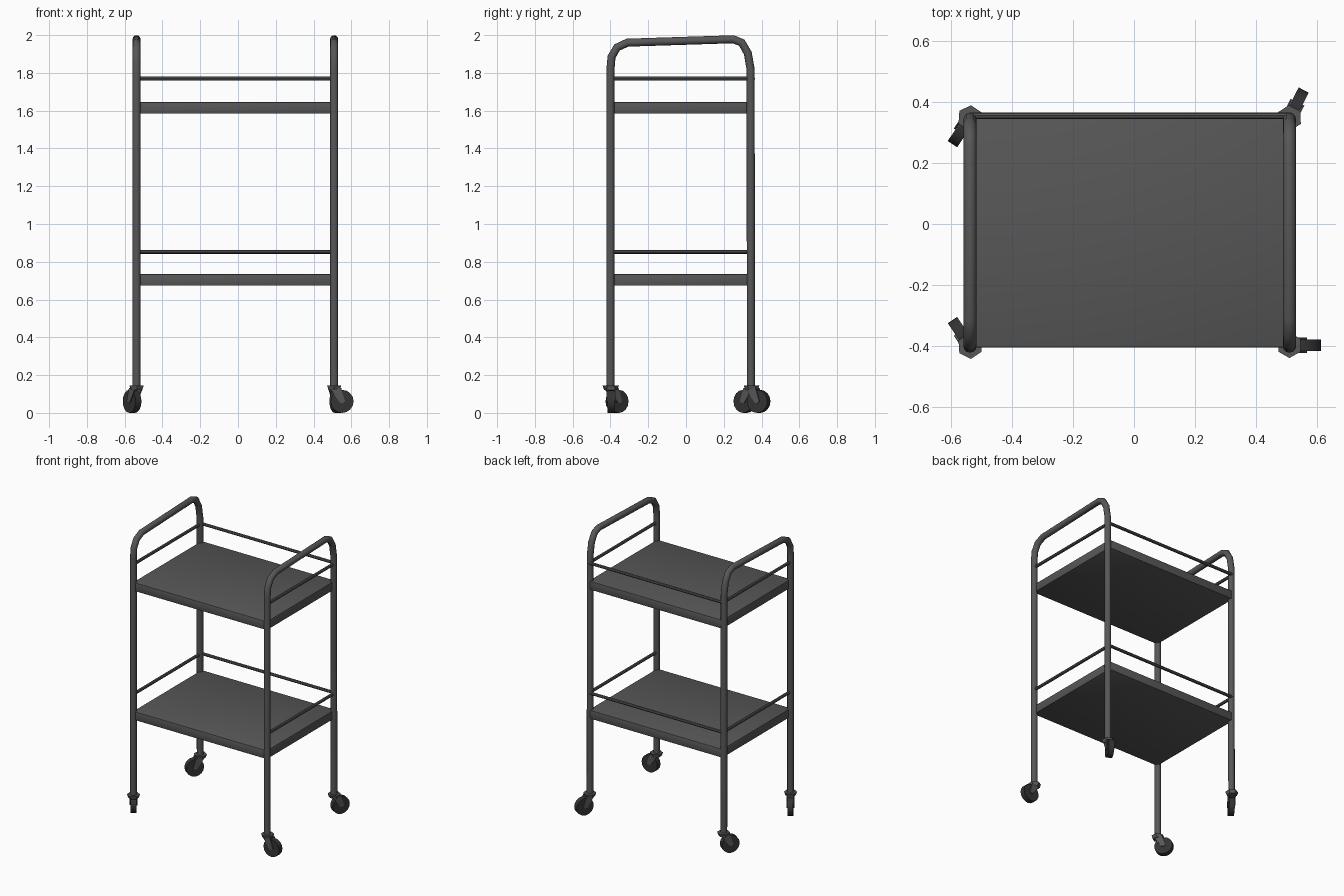
import bpy, bmesh, math
from mathutils import Matrix, Vector

if "Cube" in bpy.data.objects:
    bpy.data.objects.remove(bpy.data.objects["Cube"])


def material(name, v):
    m = bpy.data.materials.new(name)
    m.diffuse_color = (v, v, v, 1)
    m.use_nodes = True
    m.node_tree.nodes["Principled BSDF"].inputs["Base Color"].default_value = m.diffuse_color
    return m


METAL = material("dark grey metal", 0.095)
RUBBER = material("black rubber", 0.033)

XL, XR = -0.537, 0.509      # post centres
YF, YB = -0.40, 0.344


def finish(ob, mat, smooth=True):
    ob.data.materials.clear()
    ob.data.materials.append(mat)
    bpy.ops.object.select_all(action='DESELECT')
    ob.select_set(True)
    bpy.context.view_layer.objects.active = ob
    if smooth:
        bpy.ops.object.shade_smooth_by_angle(angle=math.radians(40))


def tube(name, pts, r, res):
    cu = bpy.data.curves.new(name, 'CURVE')
    cu.dimensions = '3D'
    cu.bevel_depth = r
    cu.bevel_resolution = res
    cu.use_fill_caps = True
    sp = cu.splines.new('POLY')
    sp.points.add(len(pts) - 1)
    for p, co in zip(sp.points, pts):
        p.co = (*co, 1)
    tmp = bpy.data.objects.new(name + "_curve", cu)
    bpy.context.collection.objects.link(tmp)
    bpy.context.view_layer.update()
    me = bpy.data.meshes.new_from_object(tmp.evaluated_get(bpy.context.evaluated_depsgraph_get()))
    bpy.data.objects.remove(tmp)
    ob = bpy.data.objects.new(name, me)
    bpy.context.collection.objects.link(ob)
    finish(ob, METAL)


def mesh_object(name, bm, mat, smooth=True):
    bmesh.ops.recalc_face_normals(bm, faces=bm.faces)
    me = bpy.data.meshes.new(name)
    bm.to_mesh(me)
    bm.free()
    ob = bpy.data.objects.new(name, me)
    bpy.context.collection.objects.link(ob)
    finish(ob, mat, smooth)
    return ob


# side frames: two posts joined by a slightly sloping handle
PROFILE = [(YF, 0.13), (YF, 1.82), (-0.394, 1.885), (-0.365, 1.935), (-0.31, 1.96),
           (0.25, 1.978), (0.295, 1.96), (0.327, 1.905), (0.342, 1.82), (YB, 0.13)]
for side, x in (("left", XL), ("right", XR)):
    tube(side + "_frame", [(x, y, z) for y, z in PROFILE], 0.0215, 4)

# trays, with guard rails on the left, back and right (front open)
for level, z, rz in (("lower", 0.704, 0.853), ("upper", 1.615, 1.77)):
    bm = bmesh.new()
    y0, y1 = -0.405, 0.36
    bmesh.ops.create_cube(bm, size=1, matrix=Matrix.Translation(((XL + XR) / 2, (y0 + y1) / 2, z))
                          @ Matrix.Diagonal((XR - XL, y1 - y0, 0.061, 1)))
    bmesh.ops.bevel(bm, geom=bm.edges[:], offset=0.005, segments=2, affect='EDGES', profile=0.5)
    mesh_object(level + "_tray", bm, METAL)
    tube(level + "_back_rail", [(XL, 0.355, rz), (XR, 0.355, rz)], 0.0105, 2)
    for side, x in (("left", XL), ("right", XR)):
        tube(f"{level}_{side}_rail", [(x, YF, rz), (x, YB, rz)], 0.0105, 2)


# casters: hexagonal collar, slanted fork, offset wheel; each swivelled differently
def caster(name, x, y, angle):
    place = Matrix.Translation((x, y, 0)) @ Matrix.Rotation(math.radians(angle), 4, 'Z')

    bm = bmesh.new()
    bmesh.ops.create_cone(bm, cap_ends=True, segments=6, radius1=0.034, radius2=0.042, depth=0.024,
                          matrix=Matrix.Translation((0, 0, 0.134)))
    mesh_object(name + "_collar", bm, METAL, False).matrix_world = place

    bm = bmesh.new()
    outline = [(-0.022, 0.13), (0.036, 0.13), (0.058, 0.062), (0.048, 0.052), (0.03, 0.054)]
    for s in (-1, 1):
        f = bm.faces.new([bm.verts.new((u, s * 0.019, z)) for u, z in outline])
        ext = bmesh.ops.extrude_face_region(bm, geom=[f])
        bmesh.ops.translate(bm, vec=Vector((0, s * 0.006, 0)),
                            verts=[v for v in ext["geom"] if isinstance(v, bmesh.types.BMVert)])
    bmesh.ops.create_cube(bm, size=1, matrix=Matrix.Translation((0.007, 0, 0.127))
                          @ Matrix.Diagonal((0.056, 0.049, 0.008, 1)))
    mesh_object(name + "_fork", bm, METAL, False).matrix_world = place

    bm = bmesh.new()
    bmesh.ops.create_cone(bm, cap_ends=True, segments=16, radius1=0.061, radius2=0.061, depth=0.037,
                          matrix=Matrix.Translation((0.042, 0, 0.061)) @ Matrix.Rotation(math.pi / 2, 4, 'X'))
    mesh_object(name + "_wheel", bm, RUBBER).matrix_world = place


caster("front_right_caster", XR, YF + 0.003, 0)
caster("back_right_caster", XR, YB + 0.003, 63)
caster("back_left_caster", XL, YB + 0.003, 236)
caster("front_left_caster", XL, YF, 124)
